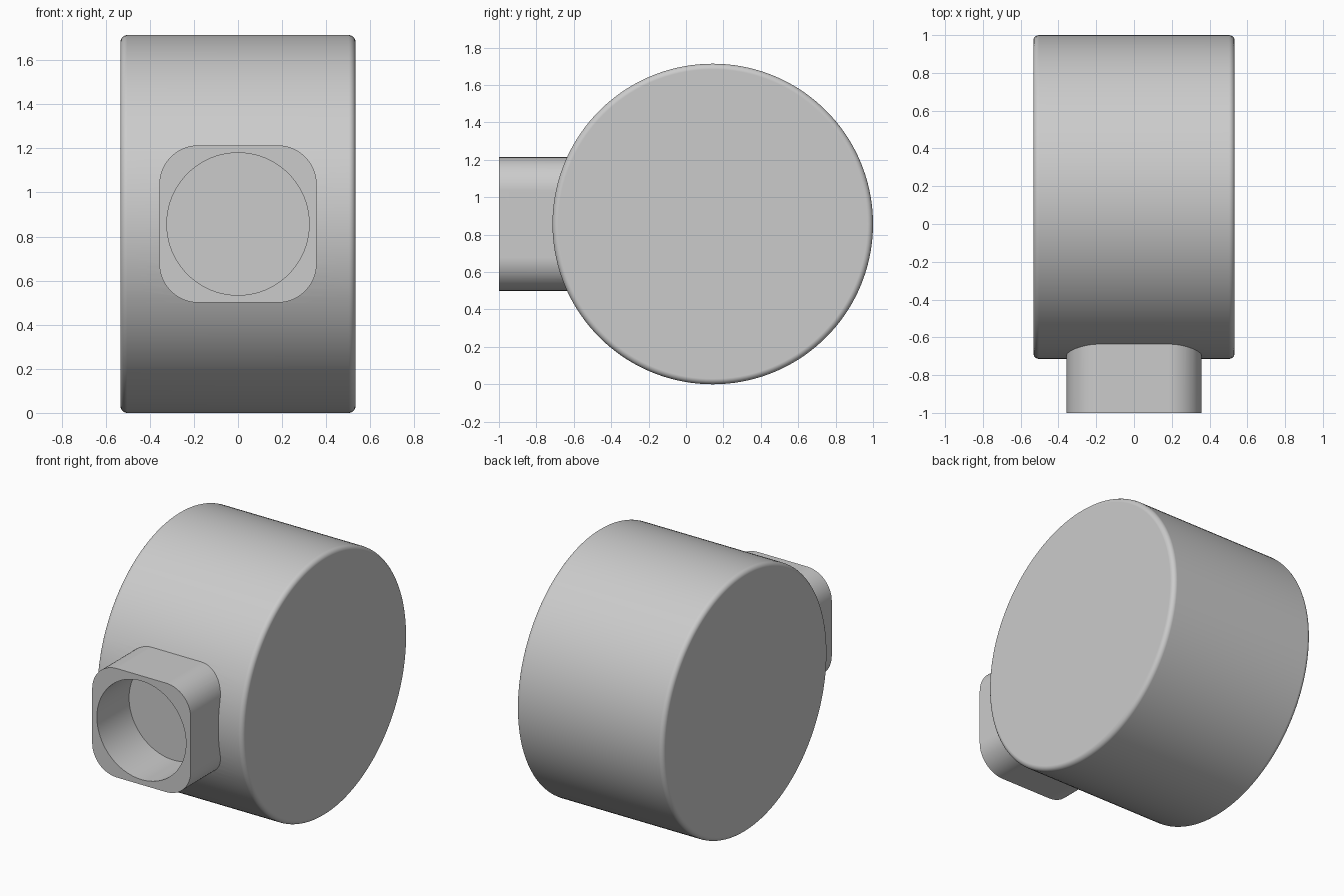
import bpy, bmesh, math
from mathutils import Matrix

default = bpy.data.objects.get("Cube")
if default:
    bpy.data.objects.remove(default, do_unlink=True)

RADIUS, HALF_WIDTH, RIM = 0.857, 0.533, 0.03
CENTRE_Y, CENTRE_Z = 0.143, 0.857
NECK_HALF, NECK_CORNER = 0.357, 0.178
BORE_RADIUS, BORE_FLOOR = 0.323, -0.667

grey = bpy.data.materials.new("light grey")
grey.use_nodes = True
colour = (0.6, 0.6, 0.6, 1)
grey.diffuse_color = colour
grey.node_tree.nodes["Principled BSDF"].inputs["Base Color"].default_value = colour


def make_object(name, bm):
    bmesh.ops.recalc_face_normals(bm, faces=bm.faces)
    mesh = bpy.data.meshes.new(name)
    bm.to_mesh(mesh)
    bm.free()
    mesh.materials.append(grey)
    obj = bpy.data.objects.new(name, mesh)
    bpy.context.collection.objects.link(obj)
    return obj


def cylinder(radius, depth, segments, axis, centre):
    bm = bmesh.new()
    matrix = Matrix.Translation(centre) @ Matrix.Rotation(math.pi / 2, 4, axis)
    bmesh.ops.create_cone(bm, cap_ends=True, segments=segments, radius1=radius,
                          radius2=radius, depth=depth, matrix=matrix)
    return bm


def combine(target, other, operation):
    mod = target.modifiers.new(operation, "BOOLEAN")
    mod.operation, mod.solver, mod.object = operation, "EXACT", other
    bpy.context.view_layer.objects.active = target
    bpy.ops.object.modifier_apply(modifier=mod.name)
    bpy.data.objects.remove(other, do_unlink=True)


# Drum lying along x, with rounded rims
bm = cylinder(RADIUS, 2 * HALF_WIDTH, 144, "Y", (0, CENTRE_Y, CENTRE_Z))
rims = [e for e in bm.edges if abs(e.verts[0].co.x - e.verts[1].co.x) < 0.01]
bmesh.ops.bevel(bm, geom=rims, offset=RIM, segments=6, profile=0.5, affect="EDGES")
drum = make_object("drum_with_neck", bm)

# Square neck with rounded corners, running into the drum
front, back = -1.0, -0.4
bm = bmesh.new()
bmesh.ops.create_cube(bm, size=1, matrix=Matrix.Translation((0, (front + back) / 2, CENTRE_Z))
                      @ Matrix.Diagonal((2 * NECK_HALF, back - front, 2 * NECK_HALF, 1)))
corners = [e for e in bm.edges if abs(e.verts[0].co.y - e.verts[1].co.y) > 0.1]
bmesh.ops.bevel(bm, geom=corners, offset=NECK_CORNER, segments=16, profile=0.5, affect="EDGES")
combine(drum, make_object("neck", bm), "UNION")

# Round blind bore in the neck
start = front - 0.2
bm = cylinder(BORE_RADIUS, BORE_FLOOR - start, 96, "X", (0, (start + BORE_FLOOR) / 2, CENTRE_Z))
bore = make_object("bore_cutter", bm)
bore.hide_render = True
combine(drum, bore, "DIFFERENCE")

# Smooth curved walls, crisp edges and flat end faces
bpy.ops.object.select_all(action="DESELECT")
drum.select_set(True)
bpy.context.view_layer.objects.active = drum
bpy.ops.object.shade_smooth_by_angle(angle=math.radians(30))
weighted = drum.modifiers.new("flat_faces", "WEIGHTED_NORMAL")
weighted.keep_sharp = True
